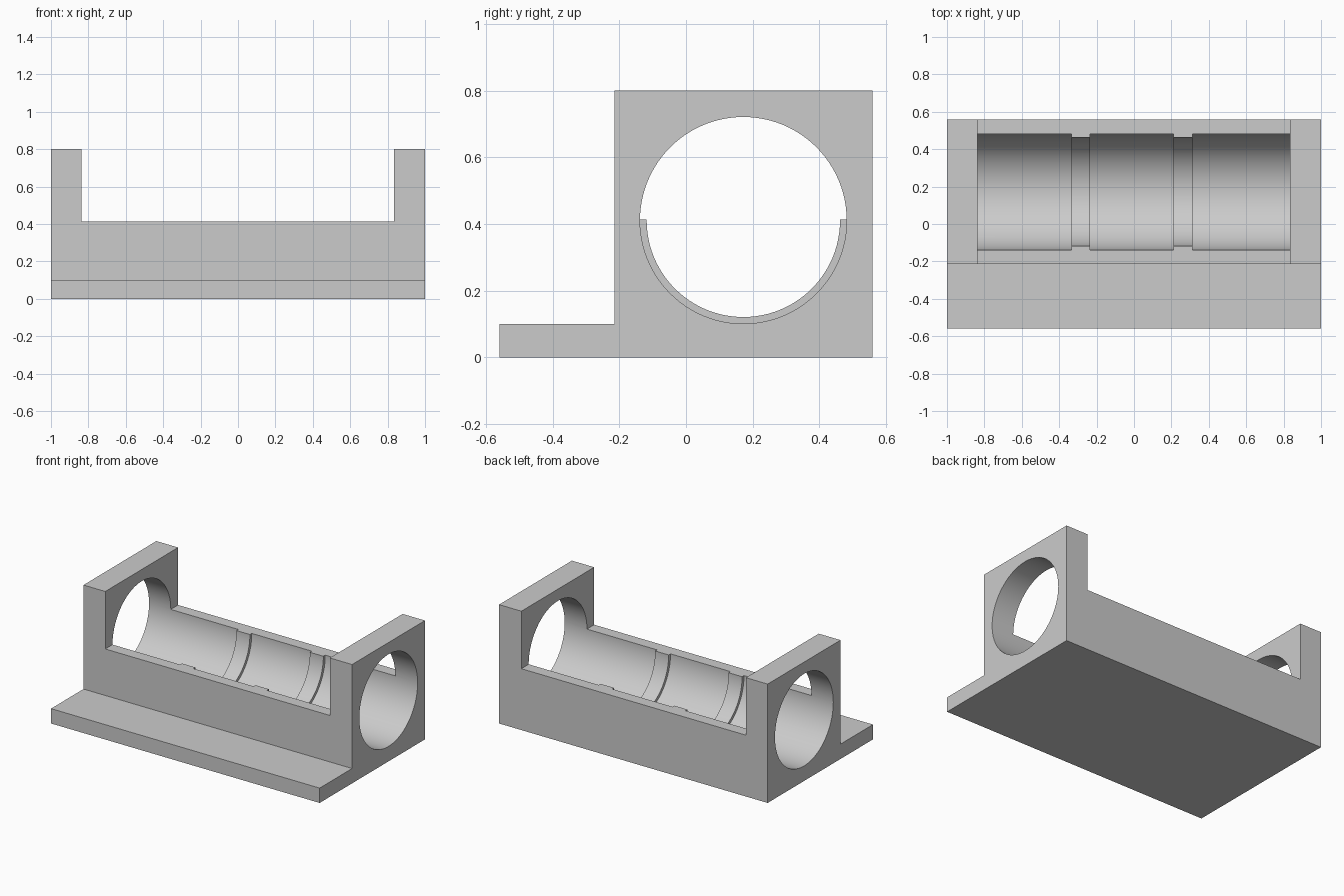
import bpy, bmesh, math

cube = bpy.data.objects.get("Cube")
if cube:
    bpy.data.objects.remove(cube, do_unlink=True)

GREY = (0.6, 0.6, 0.6, 1)
grey = bpy.data.materials.new("light_grey")
grey.use_nodes = True
grey.diffuse_color = GREY
grey.node_tree.nodes["Principled BSDF"].inputs["Base Color"].default_value = GREY

AXIS_Y, AXIS_Z = 0.172, 0.411
BORE, RIB = 0.31, 0.29
SIDES = 96


def bridge_rings(name, rings):
    """Solid from a row of matching closed rings, capped at both ends."""
    bm = bmesh.new()
    loops = [[bm.verts.new(p) for p in ring] for ring in rings]
    n = len(loops[0])
    for a, b in zip(loops, loops[1:]):
        for i in range(n):
            j = (i + 1) % n
            bm.faces.new((a[i], a[j], b[j], b[i]))
    bm.faces.new(loops[0])
    bm.faces.new(loops[-1])
    bmesh.ops.recalc_face_normals(bm, faces=bm.faces)
    mesh = bpy.data.meshes.new(name)
    bm.to_mesh(mesh)
    bm.free()
    mesh.materials.append(grey)
    obj = bpy.data.objects.new(name, mesh)
    bpy.context.collection.objects.link(obj)
    return obj


def extrude_x(name, profile, x0, x1):
    return bridge_rings(name, [[(x, y, z) for y, z in profile] for x in (x0, x1)])


def circle(x, r):
    angles = [math.tau * i / SIDES for i in range(SIDES)]
    return [(x, AXIS_Y + r * math.cos(a), AXIS_Z + r * math.sin(a)) for a in angles]


# Body with a low flange along the front
body = extrude_x("bearing_cradle", [(-0.56, 0), (0.56, 0), (0.56, 0.8),
                                    (-0.215, 0.8), (-0.215, 0.1), (-0.56, 0.1)], -1, 1)

# Open top between the end walls
opening = extrude_x("opening_cutter", [(-0.4, 0.413), (0.7, 0.413), (0.7, 1), (-0.4, 1)],
                    -0.838, 0.834)

# Stepped bore that leaves two raised ribs
steps = [(-1.1, BORE), (-0.335, BORE), (-0.335, RIB), (-0.235, RIB), (-0.235, BORE),
         (0.212, BORE), (0.212, RIB), (0.312, RIB), (0.312, BORE), (1.1, BORE)]
bore = bridge_rings("bore_cutter", [circle(x, r) for x, r in steps])

# Cut, apply and tidy up
bpy.ops.object.select_all(action="DESELECT")
bpy.context.view_layer.objects.active = body
body.select_set(True)
for cutter in (opening, bore):
    cutter.hide_render = True
    mod = body.modifiers.new(cutter.name, "BOOLEAN")
    mod.operation = "DIFFERENCE"
    mod.solver = "EXACT"
    mod.object = cutter
    bpy.ops.object.modifier_apply(modifier=mod.name)
    bpy.data.objects.remove(cutter, do_unlink=True)
bpy.ops.object.shade_smooth_by_angle(angle=math.radians(30))
